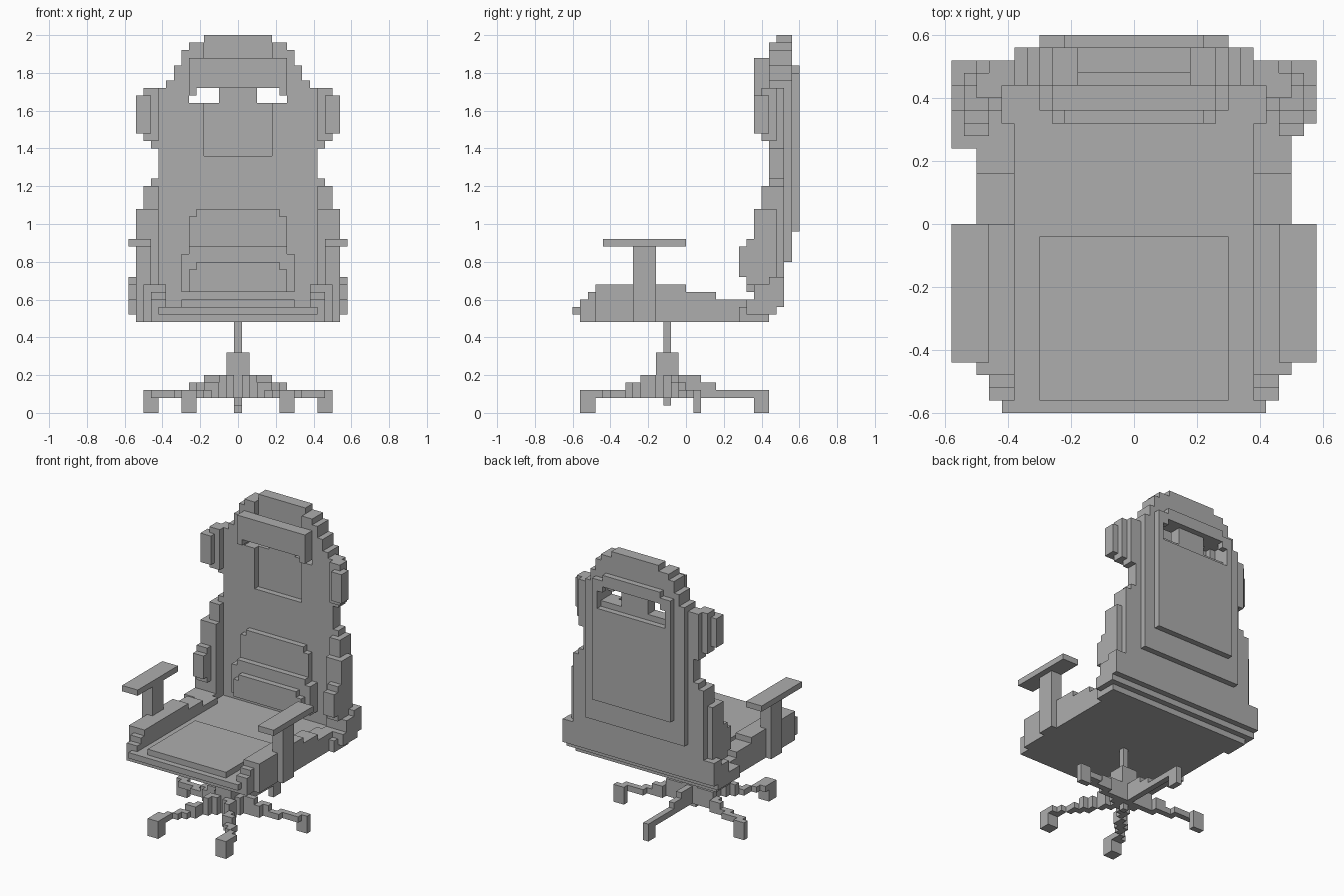
import bpy
import bmesh
import math
from mathutils import Matrix, Vector

UNIT = 0.02  # half a block; every size below counts in this unit

default_cube = bpy.data.objects.get("Cube")
if default_cube:
    bpy.data.objects.remove(default_cube, do_unlink=True)

grey = bpy.data.materials.new("plain grey")
grey.use_nodes = True
grey.diffuse_color = (0.42, 0.42, 0.42, 1)
grey.node_tree.nodes["Principled BSDF"].inputs["Base Color"].default_value = grey.diffuse_color


class Part:
    """One object assembled from axis-aligned blocks."""

    def __init__(self, name):
        self.name = name
        self.bm = bmesh.new()

    def block(self, x, y, z):
        low, high = (Vector(corner) * UNIT for corner in zip(x, y, z))
        size = high - low
        matrix = Matrix.Translation((low + high) / 2) @ Matrix.Diagonal((*size, 1))
        bmesh.ops.create_cube(self.bm, size=1, matrix=matrix)

    def centred(self, half, y, z):
        self.block((-half, half), y, z)

    def pair(self, x, y, z):
        self.block(x, y, z)
        self.block((-x[1], -x[0]), y, z)

    def finish(self):
        mesh = bpy.data.meshes.new(self.name)
        self.bm.to_mesh(mesh)
        self.bm.free()
        mesh.materials.append(grey)
        obj = bpy.data.objects.new(self.name, mesh)
        bpy.context.scene.collection.objects.link(obj)


# Seat pan with a stepped front lip
seat = Part("seat")
seat.centred(half=25, y=(-24, 16), z=(24, 28))
seat.centred(half=23, y=(-28, -24), z=(24, 28))
seat.centred(half=21, y=(-30, -28), z=(26, 28))
seat.centred(half=27, y=(14, 22), z=(24, 26))
seat.centred(half=27, y=(14, 24), z=(26, 28))
seat.finish()

cushion = Part("seat_cushion")
cushion.centred(half=15, y=(-28, -2), z=(28, 30))
cushion.finish()

# Side rails stepping down toward front and rear
rails = Part("seat_rails")
rails.pair(x=(19, 23), y=(-28, -26), z=(24, 30))
rails.pair(x=(19, 23), y=(-26, -24), z=(24, 32))
rails.pair(x=(19, 25), y=(-24, 16), z=(24, 30))
rails.pair(x=(19, 25), y=(-24, 8), z=(30, 32))
rails.pair(x=(19, 25), y=(-24, 0), z=(32, 34))
rails.finish()

# Armrests
arms = Part("armrests")
arms.pair(x=(23, 27), y=(-14, -8), z=(24, 44))
arms.pair(x=(23, 29), y=(-22, 0), z=(44, 46))
arms.finish()

# Backrest: lower slab, recessed middle strip, two openings, stepped crown
back = Part("backrest")
back.centred(half=21, y=(22, 26), z=(28, 68))
back.centred(half=21, y=(24, 26), z=(68, 82))
back.pair(x=(9, 21), y=(22, 24), z=(68, 82))
back.centred(half=19, y=(26, 28), z=(40, 82))
back.centred(half=5, y=(24, 28), z=(82, 88))
back.pair(x=(13, 21), y=(22, 26), z=(82, 86))
back.pair(x=(13, 19), y=(22, 28), z=(82, 88))
crown_top = 88
for half, rise in ((17, 4), (15, 4), (13, 2)):
    rows = (crown_top, crown_top + rise)
    back.centred(half, y=(24, 28), z=rows)
    back.pair(x=(9, half), y=(22, 24), z=rows)
    crown_top += rise
back.centred(half=9, y=(24, 28), z=(crown_top, 100))
back.finish()

# Raised rear panel and the arch over the openings
rear = Part("rear_panel")
rear.centred(half=15, y=(28, 30), z=(48, 80))
rear.centred(half=11, y=(28, 30), z=(88, 92))
rear.pair(x=(11, 15), y=(28, 30), z=(86, 90))
rear.pair(x=(13, 15), y=(28, 30), z=(80, 86))
rear.finish()

# Shoulder wings, each layer further out and forward
wings = Part("shoulder_wings")
wings.pair(x=(21, 23), y=(22, 26), z=(70, 86))
wings.pair(x=(21, 25), y=(20, 24), z=(72, 86))
wings.pair(x=(23, 27), y=(18, 22), z=(74, 84))
wings.finish()

# Side bolsters beside the lower back
bolsters = Part("side_bolsters")
bolsters.pair(x=(21, 23), y=(22, 26), z=(28, 62))
bolsters.pair(x=(21, 25), y=(20, 26), z=(28, 60))
bolsters.pair(x=(21, 27), y=(18, 24), z=(28, 54))
bolsters.pair(x=(23, 27), y=(16, 20), z=(34, 46))
bolsters.pair(x=(23, 27), y=(14, 18), z=(36, 44))
bolsters.finish()

# Hip brackets joining seat and back
hips = Part("hip_brackets")
hips.pair(x=(21, 29), y=(22, 26), z=(28, 36))
hips.pair(x=(21, 29), y=(18, 24), z=(26, 34))
hips.pair(x=(21, 29), y=(16, 22), z=(26, 30))
hips.block(x=(-29, -25), y=(12, 16), z=(26, 30))
hips.finish()

# Head pillow
pillow = Part("head_pillow")
pillow.centred(half=11, y=(18, 22), z=(86, 94))
pillow.pair(x=(11, 13), y=(18, 24), z=(84, 94))
pillow.finish()

# Lumbar pillow in three tiers with clipped upper corners
lumbar = Part("lumbar_pillow")
for half, front, top in ((13, 20, 54), (15, 18, 44), (13, 16, 40)):
    lumbar.centred(half, y=(front, 22), z=(32, top - 2))
    lumbar.centred(half - 2, y=(front, 22), z=(top - 2, top))
lumbar.finish()

# Gas column
column = Part("column")
column.centred(half=1, y=(-6, -4), z=(2, 24))
column.centred(half=3, y=(-8, -2), z=(4, 16))
column.finish()

# Five stepped legs with casters, radiating from the column
legs = Part("legs")
used = set()
for leg in range(5):
    angle = math.radians(90 + 72 * leg)
    for step in range(60):
        reach = step * 0.4
        cx = 2 * round(reach * math.cos(angle) / 2)
        cy = 2 * math.floor((reach * math.sin(angle) - 5) / 2)
        if (cx, cy) in used:
            continue
        used.add((cx, cy))
        top = 10 if reach < 8 else 8 if reach < 13 else 6
        legs.block(x=(cx - 1, cx + 1), y=(cy, cy + 2), z=(4, top))
legs.finish()

casters = Part("casters")
casters.centred(half=1, y=(18, 22), z=(0, 6))
casters.pair(x=(21, 25), y=(2, 4), z=(0, 6))
casters.pair(x=(11, 15), y=(-28, -24), z=(0, 6))
casters.finish()
